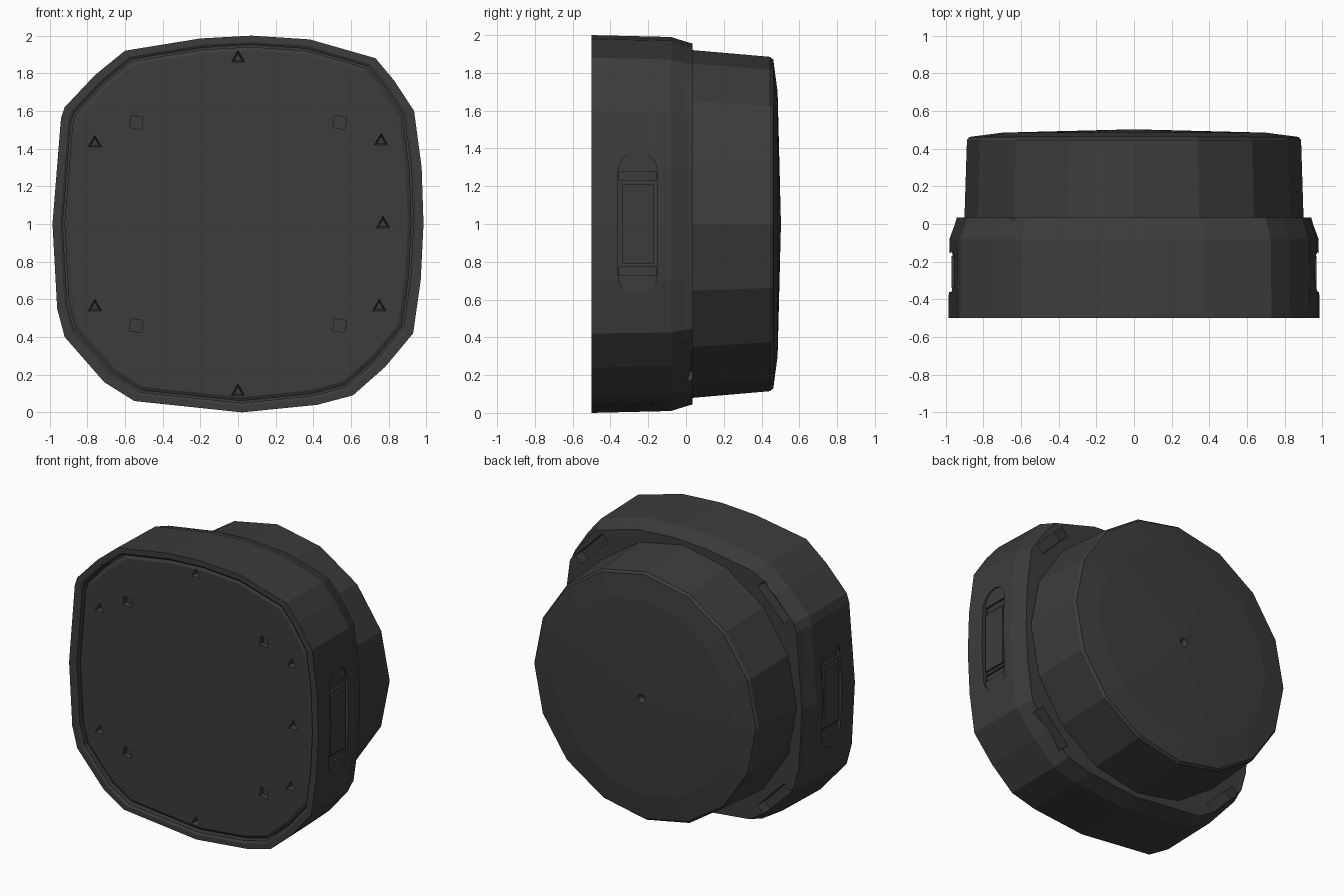
import bpy, bmesh
from math import sin, cos, pi
from mathutils import Matrix, Vector

if "Cube" in bpy.data.objects:
    bpy.data.objects.remove(bpy.data.objects["Cube"])

black = bpy.data.materials.new("black_plastic")
black.diffuse_color = (0.045, 0.045, 0.045, 1)
black.use_nodes = True
black.node_tree.nodes["Principled BSDF"].inputs["Base Color"].default_value = black.diffuse_color

# rounded-square outline of the housing (x, z about the centre)
OUTLINE = [(0.07, 1.0), (0.38, 0.98), (0.73, 0.88), (0.83, 0.76), (0.935, 0.6),
           (0.975, 0.3), (0.985, 0), (0.97, -0.3), (0.93, -0.58), (0.78, -0.76),
           (0.61, -0.91), (0.42, -0.96), (0.02, -1.0), (-0.55, -0.94), (-0.71, -0.84),
           (-0.92, -0.6), (-0.96, -0.45), (-0.985, 0), (-0.94, 0.56),
           (-0.92, 0.62), (-0.76, 0.79), (-0.6, 0.92), (-0.2, 0.985)]
N = 16
CIRCLE = [(sin(2 * pi * i / N), cos(2 * pi * i / N)) for i in range(N)]


def finish(name, bm):
    bmesh.ops.recalc_face_normals(bm, faces=bm.faces)
    me = bpy.data.meshes.new(name)
    bm.to_mesh(me)
    bm.free()
    ob = bpy.data.objects.new(name, me)
    bpy.context.collection.objects.link(ob)
    me.materials.append(black)
    return ob


def loft(name, outline, rings):
    """Scaled copies of an outline (x scale, z scale, y) skinned and capped."""
    bm = bmesh.new()
    loops = [[bm.verts.new((x * sx, y, 1 + z * sz)) for x, z in outline]
             for sx, sz, y in rings]
    n = len(outline)
    for a, b in zip(loops, loops[1:]):
        for i in range(n):
            j = (i + 1) % n
            bm.faces.new((a[i], a[j], b[j], b[i]))
    bm.faces.new(loops[0])
    bm.faces.new(loops[-1])
    return finish(name, bm)


def cut(target, cutter):
    cutter.hide_render = True
    mod = target.modifiers.new("cut", 'BOOLEAN')
    mod.operation = 'DIFFERENCE'
    mod.solver = 'EXACT'
    mod.object = cutter
    bpy.context.view_layer.objects.active = target
    bpy.ops.object.modifier_apply(modifier=mod.name)
    bpy.data.objects.remove(cutter)


def box(bm, centre, size, turn=0):
    m = (Matrix.Translation(centre) @ Matrix.Rotation(turn, 4, 'Y')
         @ Matrix.Diagonal((*size, 1)))
    bmesh.ops.create_cube(bm, size=1, matrix=m)


# outer shell with a shallow front well for the face plate
shell = loft("housing_shell", OUTLINE,
             [(.945, .95, -.38), (.945, .95, -.49), (.96, .965, -.5), (1, 1, -.5),
              (.995, .99, -.08), (.965, .965, 0.0), (.955, .955, .035)])

# face plate with screw and locating pits
face = loft("face_plate", OUTLINE,
            [(.915, .92, -.477), (.935, .94, -.465), (.935, .94, -.385)])
bm = bmesh.new()
for x in (-.54, .54):
    for z in (.46, 1.54):
        box(bm, (x, -.48, z), (.065, .09, .065), .15)
for x, z in [(-.76, 1.43), (.76, 1.44), (.75, .56), (-.76, .56),
             (.77, 1.0), (0, 1.88), (0, .11)]:
    m = Matrix.Translation((x, -.48, z)) @ Matrix.Rotation(pi / 2, 4, 'X')
    bmesh.ops.create_cone(bm, cap_ends=True, segments=3, radius1=.025, radius2=.06,
                          depth=.09, matrix=m @ Matrix.Rotation(pi, 4, 'Y') if z > 3 else m)
cut(face, finish("pit_cutter", bm))

# rounded slot with two clip openings on each side
for s in (-1, 1):
    bm = bmesh.new()
    prof = []
    for k in range(7):
        a = pi * k / 6
        prof.append((-.255 + .105 * cos(a), 1.28 + .105 * sin(a)))
    for k in range(7):
        a = pi + pi * k / 6
        prof.append((-.255 + .105 * cos(a), .73 + .105 * sin(a)))
    bottom = bm.faces.new([bm.verts.new((s * .955, y, z)) for y, z in prof])
    ext = bmesh.ops.extrude_face_region(bm, geom=[bottom])
    bmesh.ops.translate(bm, vec=(s * .2, 0, 0),
                        verts=[v for v in ext["geom"] if isinstance(v, bmesh.types.BMVert)])
    cut(shell, finish("slot_cutter", bm))
    bm = bmesh.new()
    for z in (.75, 1.255):
        box(bm, (s * .97, -.255, z), (.06, .2, .045))
    cut(shell, finish("clip_cutter", bm))

# notches at the four back corners
bm = bmesh.new()
for sx in (-1, 1):
    for sz in (-1, 1):
        box(bm, (sx * .72, .03, 1 + sz * .7), (.3, .15, .07), sx * sz * pi / 4)
cut(shell, finish("notch_cutter", bm))

# round rear drum with a slightly domed end and centre hole
loft("rear_drum", CIRCLE,
     [(.90, .925, -.06), (.90, .92, .04), (.887, .885, .445), (.875, .87, .462),
      (.70, .70, .485), (.03, .03, .502), (.012, .012, .47)])

# raised strip inside each side slot
for s, name in ((-1, "left_slot_strip"), (1, "right_slot_strip")):
    bm = bmesh.new()
    box(bm, (s * .955, -.255, 1), (.03, .17, .42))
    finish(name, bm)
